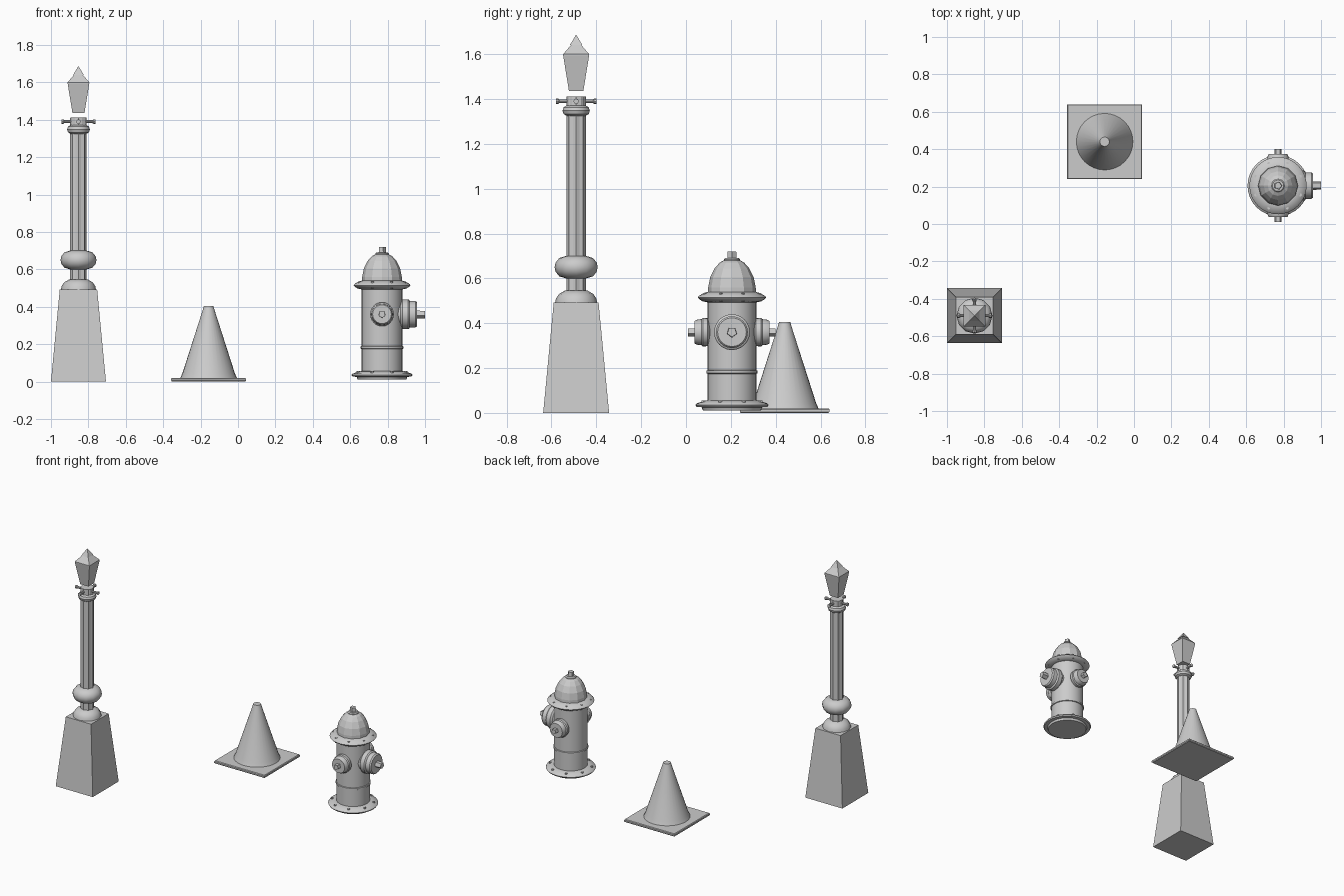
import bpy, bmesh, math
from mathutils import Matrix, Vector

if "Cube" in bpy.data.objects:
    bpy.data.objects.remove(bpy.data.objects["Cube"])

LAMP = Vector((-0.853, -0.49, 0))
CONE = Vector((-0.157, 0.44, 0))
HYD = Vector((0.77, 0.205, 0))
DIRS = {'+X': (0, 90), '+Y': (90, 90), '-X': (180, 90), '-Y': (270, 90)}


def lathe(name, profile, sides, origin, direction=None, phase=0.0, smooth=False, flute=0.0):
    """Stack rings of (radius, height) about an axis; flute pulls in every other point."""
    bm = bmesh.new()
    rings = []
    for r, h in profile:
        ring = []
        for i in range(sides):
            a = 2 * math.pi * i / sides + phase
            k = r * (1 - flute * (i % 2))
            ring.append(bm.verts.new((k * math.cos(a), k * math.sin(a), h)))
        rings.append(ring)
    for lo, hi in zip(rings, rings[1:]):
        for i in range(sides):
            j = (i + 1) % sides
            bm.faces.new((lo[i], lo[j], hi[j], hi[i]))
    bm.faces.new(rings[0][::-1])
    bm.faces.new(rings[-1])
    m = Matrix.Translation(origin)
    if direction:
        yaw, tilt = DIRS[direction]
        m = m @ Matrix.Rotation(math.radians(yaw), 4, 'Z') @ Matrix.Rotation(math.radians(tilt), 4, 'Y')
    bmesh.ops.transform(bm, matrix=m, verts=bm.verts)
    bmesh.ops.recalc_face_normals(bm, faces=bm.faces)
    me = bpy.data.meshes.new(name)
    bm.to_mesh(me)
    bm.free()
    ob = bpy.data.objects.new(name, me)
    bpy.context.collection.objects.link(ob)
    if smooth:
        bpy.ops.object.select_all(action='DESELECT')
        ob.select_set(True)
        bpy.context.view_layer.objects.active = ob
        bpy.ops.object.shade_smooth_by_angle(angle=math.radians(35))
    return ob


def square(name, profile, origin):
    """Four-sided stack; profile gives half widths."""
    return lathe(name, [(w * math.sqrt(2), h) for w, h in profile], 4, origin, phase=math.pi / 4)


# Street lamp: plinth, turned rings, fluted column
square("lamp_plinth", [(0.147, 0), (0.1, 0.492)], LAMP)
lathe("lamp_dome", [(0.094, 0.49), (0.09, 0.51), (0.077, 0.53), (0.05, 0.546)], 12, LAMP, smooth=True)
lathe("lamp_column", [(0.044, 0.54), (0.044, 1.41)], 16, LAMP, flute=0.12)
lathe("lamp_bulge", [(0.045, 0.6), (0.075, 0.609), (0.092, 0.63), (0.096, 0.65),
                     (0.092, 0.67), (0.075, 0.691), (0.045, 0.7)], 12, LAMP, smooth=True)
lathe("lamp_collar", [(0.043, 1.325), (0.056, 1.333), (0.061, 1.348), (0.056, 1.363), (0.043, 1.371)],
      12, LAMP, smooth=True)
lathe("lamp_top_cap", [(0.043, 1.37), (0.043, 1.412)], 12, LAMP)

# Ladder bars with flared ends
for d in DIRS:
    lathe("lamp_bar", [(0.008, 0.03), (0.008, 0.075), (0.012, 0.08), (0.012, 0.09)], 8,
          LAMP + Vector((0, 0, 1.39)), d)

# Lantern floats just above the column
square("lantern_glass", [(0.032, 1.435), (0.058, 1.595), (0.058, 1.6), (0.022, 1.642)], LAMP)
square("lantern_finial", [(0.028, 1.64), (0.001, 1.686)], LAMP)

# Traffic cone
square("cone_plate", [(0.196, 0), (0.2, 0.005), (0.2, 0.015), (0.196, 0.02)], CONE)
lathe("cone_body", [(0.152, 0.018), (0.14, 0.045), (0.034, 0.375), (0.025, 0.405)], 32, CONE, smooth=True)

# Hydrant barrel with foot flange, band and head flange
lathe("hydrant_foot", [(0.13, 0.011), (0.135, 0.025), (0.158, 0.027), (0.163, 0.035),
                       (0.158, 0.042), (0.125, 0.054), (0.108, 0.056)], 32, HYD, smooth=True)
lathe("hydrant_barrel", [(0.109, 0.03), (0.109, 0.52)], 32, HYD, smooth=True)
lathe("hydrant_band", [(0.108, 0.174), (0.114, 0.177), (0.114, 0.188), (0.108, 0.191)], 32, HYD, smooth=True)
lathe("hydrant_head_flange", [(0.108, 0.493), (0.13, 0.497), (0.147, 0.508), (0.153, 0.515),
                              (0.147, 0.522), (0.125, 0.535), (0.105, 0.54)], 32, HYD, smooth=True)

# Faceted bonnet and operating nut
lathe("hydrant_bonnet", [(0.107, 0.53), (0.106, 0.56), (0.097, 0.605), (0.077, 0.645),
                         (0.055, 0.67), (0.038, 0.68)], 12, HYD)
lathe("hydrant_nut_base", [(0.036, 0.67), (0.036, 0.684), (0.03, 0.691)], 16, HYD, smooth=True)
lathe("hydrant_top_nut", [(0.022, 0.685), (0.02, 0.72)], 5, HYD)

# Flange bolts
for i in range(8):
    a = 2 * math.pi * (i + 0.5) / 8
    at = HYD + Vector((0.138 * math.cos(a), 0.138 * math.sin(a), 0))
    lathe("foot_bolt", [(0.009, 0.035), (0.009, 0.056)], 6, at)
    lathe("head_bolt", [(0.008, 0.497), (0.008, 0.534)], 6, at - Vector((math.cos(a), math.sin(a), 0)) * 0.008)

# Outlets: large one to the right, small pair front and back
hub = HYD + Vector((0, 0, 0.36))
lathe("large_outlet", [(0.062, 0.05), (0.068, 0.1), (0.079, 0.11), (0.08, 0.14), (0.076, 0.146),
                       (0.071, 0.148), (0.071, 0.178), (0.064, 0.187)], 24, hub, '+X', smooth=True)
lathe("large_outlet_nut", [(0.024, 0.18), (0.022, 0.23)], 5, hub, '+X')
for d in ('+Y', '-Y'):
    lathe("small_outlet", [(0.045, 0.05), (0.048, 0.1), (0.062, 0.108), (0.064, 0.13), (0.058, 0.136),
                           (0.056, 0.155), (0.05, 0.168)], 24, hub, d, smooth=True)
    lathe("small_outlet_nut", [(0.02, 0.16), (0.019, 0.195)], 5, hub, d)
